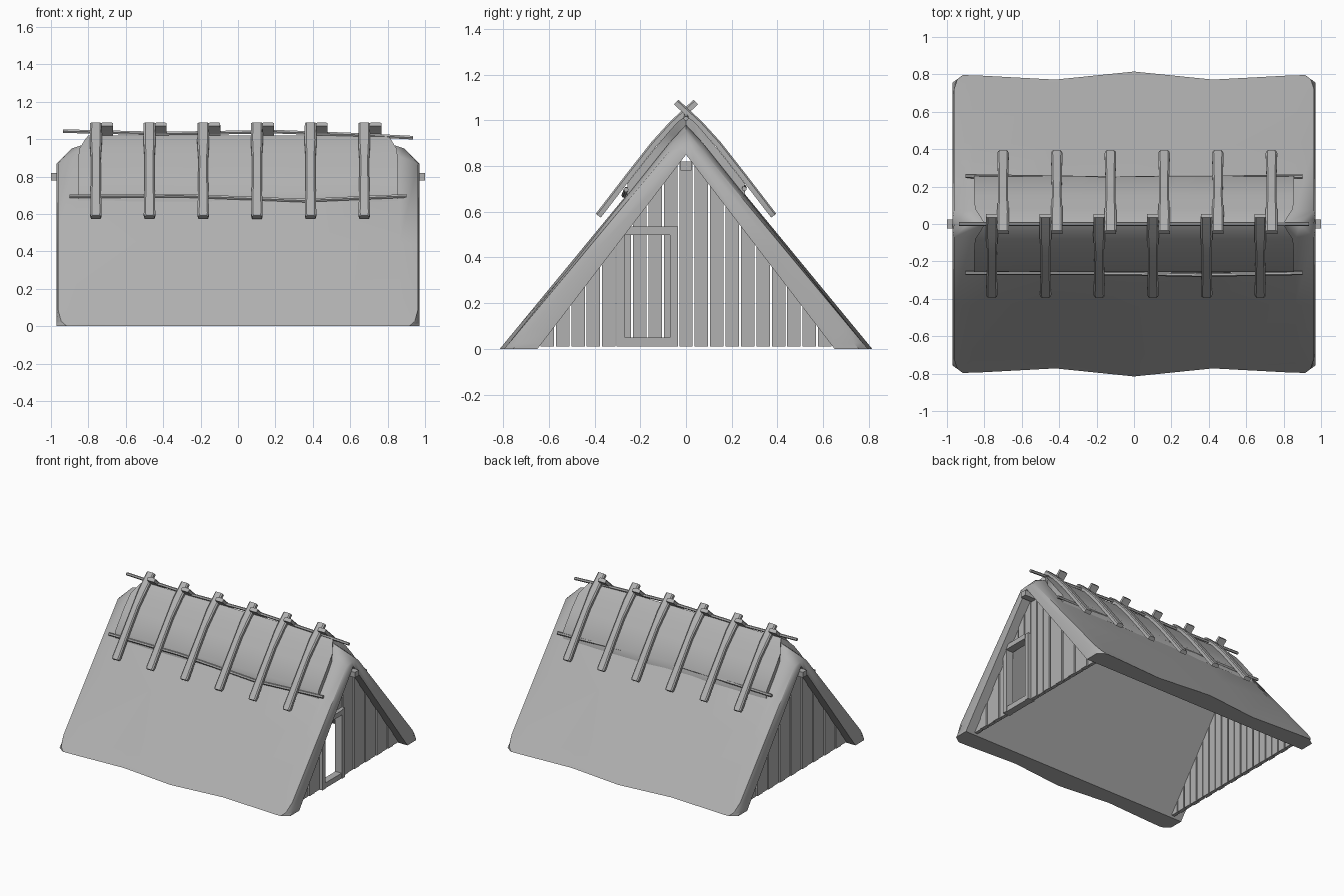
import bpy, math
from mathutils import Vector

if "Cube" in bpy.data.objects:
    bpy.data.objects.remove(bpy.data.objects["Cube"])

GREY = bpy.data.materials.new("weathered_grey")
GREY.diffuse_color = (0.44, 0.44, 0.44, 1)
GREY.use_nodes = True
GREY.node_tree.nodes["Principled BSDF"].inputs["Base Color"].default_value = GREY.diffuse_color


def loft(name, rings, smooth=None):
    """Skin a list of closed rings and cap both ends."""
    n = len(rings[0])
    verts = [v for r in rings for v in r]
    faces = [(i*n+j, i*n+(j+1) % n, (i+1)*n+(j+1) % n, (i+1)*n+j)
             for i in range(len(rings)-1) for j in range(n)]
    faces += [tuple(range(n))[::-1], tuple(range((len(rings)-1)*n, len(rings)*n))]
    me = bpy.data.meshes.new(name)
    me.from_pydata(verts, [], faces)
    me.materials.append(GREY)
    ob = bpy.data.objects.new(name, me)
    bpy.context.collection.objects.link(ob)
    bpy.ops.object.select_all(action='DESELECT')
    bpy.context.view_layer.objects.active = ob
    ob.select_set(True)
    bpy.ops.object.mode_set(mode='EDIT')
    bpy.ops.mesh.select_all(action='SELECT')
    bpy.ops.mesh.normals_make_consistent(inside=False)
    bpy.ops.object.mode_set(mode='OBJECT')
    if smooth:
        bpy.ops.object.shade_smooth_by_angle(angle=math.radians(smooth))
    return ob


def box(name, x0, x1, y0, y1, z0, z1, z1b=None):
    """Box whose top may slant from z1 (at y0) to z1b (at y1)."""
    z1b = z1 if z1b is None else z1b
    return loft(name, [[(x, y0, z0), (x, y1, z0), (x, y1, z1b), (x, y0, z1)] for x in (x0, x1)])


def interp(pts, x):
    for (a, va), (b, vb) in zip(pts, pts[1:]):
        if x <= b:
            return va + (vb-va)*(x-a)/(b-a)
    return pts[-1][1]


# Thatched roof: closed rings running from the front eave over the ridge to the back eave
WAVE = [(-0.97, 0.795), (-0.88, 0.797), (-0.44, 0.77), (0, 0.815),
        (0.44, 0.77), (0.88, 0.797), (0.97, 0.795)]
ROWS = [(0, 0.915), (0.03, 0.945), (0.1, 0.962), (0.5, 0.962), (1, 0.962)]  # slope fraction, half width
COLS = (-1, -0.9, -0.46, 0, 0.46, 0.9, 1)


def roof_ring(side, t, hw):
    top = []
    for u in COLS:
        x = u*hw
        shoulder = 0.87 if abs(u) == 1 else 0.905
        y, z = (1-t)*interp(WAVE, x) + t*0.07, shoulder*t
        if abs(u) == 1:
            edge = (u*0.97, side*(y-0.04), z)
            top += [edge, (x, side*y, z)] if u < 0 else [(x, side*y, z), edge]
        else:
            top.append((x, side*y, z))
    iy, iz = side*0.65*(1-0.95*t), 0.85*0.95*t
    return [(-0.97, iy, iz)] + top + [(0.97, iy, iz)]


ridge = [(-0.97, 0, 0.85), (-0.96, 0, 0.88)] + [(u*0.89, 0, 0.95 if abs(u) == 1 else 0.98) for u in COLS] \
    + [(0.96, 0, 0.88), (0.97, 0, 0.85)]
loft("thatch_roof", [roof_ring(-1, *r) for r in ROWS] + [ridge]
     + [roof_ring(1, *r) for r in reversed(ROWS)], 45)

# Ridge thatch cap with a wavy lower edge
CAP = [(0.25, 0.733, 0.855), (0.15, 0.86, 0.855), (0.08, 0.945, 0.85), (0.035, 0.995, 0.82)]  # y, z, half width
CAPX = [i/6 for i in range(-6, 7)]


def cap_ring(side, y, z, hw, low=False):
    out = []
    for u in CAPX:
        d = 0.008*math.cos(u*10) if low else 0
        out.append((u*hw, side*(y-d*0.8), z+d))
    k = 0.008 if y else 0
    inner = [(u*hw, side*(y+k), z-0.065) for u in reversed(CAPX)]
    return out + inner


rings = [cap_ring(-1, *p, low=i == 0) for i, p in enumerate(CAP)]
rings.append(cap_ring(1, 0, 1.02, 0.80))
rings += [cap_ring(1, *p, low=i == 0) for i, p in reversed(list(enumerate(CAP)))]
loft("ridge_thatch_cap", rings, 40)


# Thin horizontal poles
def pole(name, pts, r=0.011):
    loft(name, [[(x, y + r*math.cos(k*math.pi/3), z + r*math.sin(k*math.pi/3)) for k in range(6)]
                for x, y, z in pts], 50)


pole("ridge_pole", [(-0.935, 0, 1.043), (-0.4, 0, 1.03), (0.2, 0, 1.04), (0.6, 0, 1.025), (0.935, 0, 1.008)])
pole("front_side_pole", [(-0.9, -0.262, 0.695), (-0.3, -0.262, 0.698), (0, -0.265, 0.686),
                         (0.35, -0.272, 0.672), (0.9, -0.262, 0.697)])
pole("back_side_pole", [(-0.9, 0.256, 0.705), (-0.5, 0.25, 0.71), (-0.1, 0.243, 0.715),
                        (0.3, 0.245, 0.712), (0.9, 0.255, 0.70)])

# Crossed slats straddling the ridge: (y, z, half width) down one slope
SLAT = [(-0.043, 1.08, 0.031), (0.06, 0.985, 0.032), (0.14, 0.897, 0.026), (0.25, 0.757, 0.027),
        (0.373, 0.597, 0.031), (0.384, 0.583, 0.026)]


def slat(name, cx, side):
    rings = []
    for i, (y, z, w) in enumerate(SLAT):
        a, b = SLAT[max(i-1, 0)], SLAT[min(i+1, len(SLAT)-1)]
        d = Vector((b[0]-a[0], b[1]-a[1])).normalized()
        ny, nz = -d.y, d.x
        rings.append([(cx+w*s, side*(y+ny*h), z+nz*h) for s, h in
                      ((-1, -0.014), (1, -0.014), (1, 0.007), (0.7, 0.014), (-0.7, 0.014), (-1, 0.007))])
    loft(name, rings, 25)


for i in range(6):
    x = -0.76 + i*0.287
    slat(f"front_ridge_slat_{i+1}", x, -1)
    slat(f"back_ridge_slat_{i+1}", x+0.06, 1)

# Ridge beam poking out at both gables
box("ridge_beam", -1, 1, -0.024, 0.024, 0.78, 0.82)


# Gable planks, trimmed along the underside of the roof
def roof_z(y):
    return 0.86 - abs(y)*0.86/0.655


PITCH = 0.0675
for side, label in ((-1, "left"), (1, "right")):
    for i in range(-9, 10):
        c = i*PITCH
        y0, y1 = c-0.0295, c+0.0295
        x0, x1 = sorted((side*0.875, side*(0.9 if i % 2 else 0.905)))
        door = side > 0 and -0.29 < c < -0.05
        za, zb = roof_z(y0), roof_z(y1)
        if i == 0:
            za = zb = 0.82
        z0 = 0.51 if door else 0.01
        if min(za, zb) < z0:
            if max(za, zb) - z0 < 0.02:
                continue
            za, zb = max(za, z0+0.002), max(zb, z0+0.002)
        box(f"{label}_gable_plank_{i+10}", x0, x1, y0, y1, z0, za, zb)

# Door frame in the right gable
box("door_post_outer", 0.865, 0.925, -0.305, -0.268, 0.01, 0.46, 0.51)
box("door_post_inner", 0.865, 0.925, -0.07, -0.036, 0.01, 0.535)
box("door_lintel", 0.868, 0.93, -0.268, -0.065, 0.498, 0.535)
box("door_sill", 0.868, 0.92, -0.268, -0.07, 0.01, 0.05)
